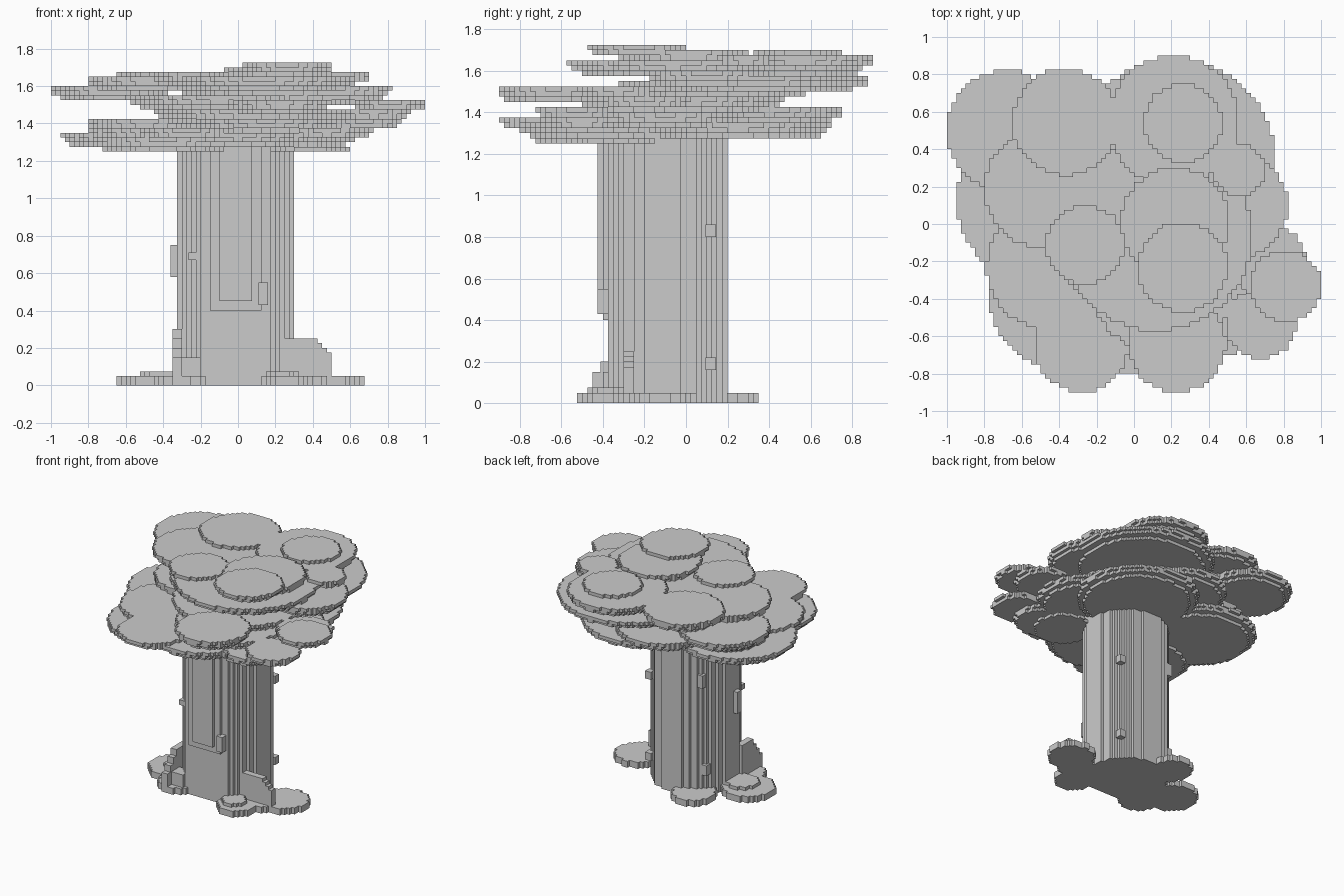
import bpy, bmesh, math

if "Cube" in bpy.data.objects:
    bpy.data.objects.remove(bpy.data.objects["Cube"])

V = 0.025  # block size
CANOPY_BASE = 1.25

stone = bpy.data.materials.new("plain_grey")
stone.use_nodes = True
grey = (0.6, 0.6, 0.6, 1)
stone.diffuse_color = grey
stone.node_tree.nodes["Principled BSDF"].inputs["Base Color"].default_value = grey


def add_round(bm, cx, cy, r, z0, z1, front=-9):
    """Prism with a blocky, stair-stepped circular outline, cut flat at y = front."""
    right, left = [], []
    for j in range(math.floor((cy - r) / V), math.ceil((cy + r) / V)):
        y = (j + 0.5) * V
        if abs(y - cy) >= r or y < front:
            continue
        half = math.sqrt(r * r - (y - cy) ** 2)
        x0, x1 = round((cx - half) / V) * V, round((cx + half) / V) * V
        if x1 - x0 < V / 2:
            continue
        right += [(x1, j * V), (x1, (j + 1) * V)]
        left += [(x0, j * V), (x0, (j + 1) * V)]
    outline = []
    for p in right + left[::-1]:
        if not outline or math.dist(p, outline[-1]) > V / 10:
            outline.append(p)
    low = [bm.verts.new((x, y, z0)) for x, y in outline]
    high = [bm.verts.new((x, y, z1)) for x, y in outline]
    bm.faces.new(low[::-1])
    bm.faces.new(high)
    n = len(low)
    for i in range(n):
        k = (i + 1) % n
        bm.faces.new((low[i], low[k], high[k], high[i]))


def add_box(bm, x0, x1, y0, y1, z0, z1):
    verts = bmesh.ops.create_cube(bm, size=1)["verts"]
    for v in verts:
        v.co = ((x0 + x1) / 2 + v.co.x * (x1 - x0),
                (y0 + y1) / 2 + v.co.y * (y1 - y0),
                (z0 + z1) / 2 + v.co.z * (z1 - z0))


def finish(name, bm):
    mesh = bpy.data.meshes.new(name)
    bm.to_mesh(mesh)
    bm.free()
    mesh.materials.append(stone)
    obj = bpy.data.objects.new(name, mesh)
    bpy.context.collection.objects.link(obj)


def leaf_pad(name, cx, cy, r, top):
    """Flat-topped pad whose lower layers draw in like a shallow bowl; wide pads are thicker."""
    layers = min(3 if r > .25 else 2, round((top - CANOPY_BASE) / V))
    bm = bmesh.new()
    for k in range(layers):
        ring = r * math.sqrt(1 - (k / (layers + 1)) ** 2)
        add_round(bm, cx, cy, ring, top - (k + 1) * V, top - k * V)
    finish(name, bm)


# Canopy pads by tier: centre x, centre y, radius, top height
tiers = {}
tiers["upper"] = [
    (.26, -.23, .24, 1.725), (.22, .01, .29, 1.7), (.26, .54, .21, 1.7),
    (.21, .55, .35, 1.675), (.56, .29, .14, 1.675), (-.365, .545, .285, 1.675),
    (-.26, -.11, .21, 1.675), (.12, -.06, .51, 1.65), (-.48, .19, .32, 1.65),
    (-.68, .5, .32, 1.6), (.53, .1, .29, 1.6), (.22, .35, .53, 1.575),
]
tiers["middle"] = [
    (-.1, .15, .48, 1.55), (.81, -.33, .19, 1.525), (.23, -.64, .26, 1.525),
    (.05, -.02, .49, 1.475), (.72, -.2, .2, 1.475), (.68, -.53, .19, 1.425),
    (-.1, .4, .35, 1.425), (.15, -.3, .39, 1.425), (-.5, .2, .3, 1.425),
]
tiers["lower"] = [
    (.38, -.1, .36, 1.4), (-.46, -.23, .33, 1.375), (.48, -.5, .2, 1.375),
    (-.28, -.65, .25, 1.375), (0, -.42, .38, 1.35), (.18, .25, .45, 1.35),
    (-.53, .12, .42, 1.35), (-.4, -.4, .37, 1.325), (.38, -.37, .21, 1.275),
]
for tier, pads in tiers.items():
    for i, pad in enumerate(pads):
        leaf_pad(f"{tier}_canopy_pad_{i + 1}", *pad)

# Trunk, with a shallow flat recess low on the front
bm = bmesh.new()
for z0, z1, front in ((0, .4, -.375), (.4, .45, -.4), (.45, 1.35, -.5)):
    add_round(bm, -.012, -.112, .313, z0, z1, front)
finish("trunk", bm)

# Spreading root pads on the ground, two of them with a smaller step on top
roots = [
    (.5, -.13, .17, False), (.26, -.385, .14, True), (-.46, -.12, .19, True),
    (-.2, .19, .155, False), (.38, -.22, .14, False), (-.3, -.3, .15, False),
]
for i, (x, y, r, stepped) in enumerate(roots):
    bm = bmesh.new()
    add_round(bm, x, y, r, 0, 2 * V)
    if stepped:
        add_round(bm, x * .9, y, r * .6, 2 * V, 3 * V)
    finish(f"root_pad_{i + 1}", bm)

# Upright root slabs with stepped outer edges
bm = bmesh.new()
for k in range(4):
    add_box(bm, .2, .5 - k * V, -.3, -.25, 0, .175 + k * V)
finish("left_root_slab", bm)

bm = bmesh.new()
add_box(bm, -.325, -.2, -.4, -.3, 0, .15)
for k in range(4):
    add_box(bm, -.35, -.3, -.45 + k * V * 1.5, -.2, 0, .15 + k * V * 2)
finish("right_root_slab", bm)

# Small bark knots: centre and half height
knots = [
    (-.335, -.15, .665, .085), (-.24, -.33, .69, .02), (.135, -.4, .49, .06),
    (.23, .12, .83, .03), (.23, .12, .19, .03), (-.24, .1, .2, .04), (-.22, .12, .9, .05),
]
for i, (x, y, z, h) in enumerate(knots):
    bm = bmesh.new()
    add_box(bm, x - V, x + V, y - V, y + V, z - h, z + h)
    finish(f"bark_knot_{i + 1}", bm)
